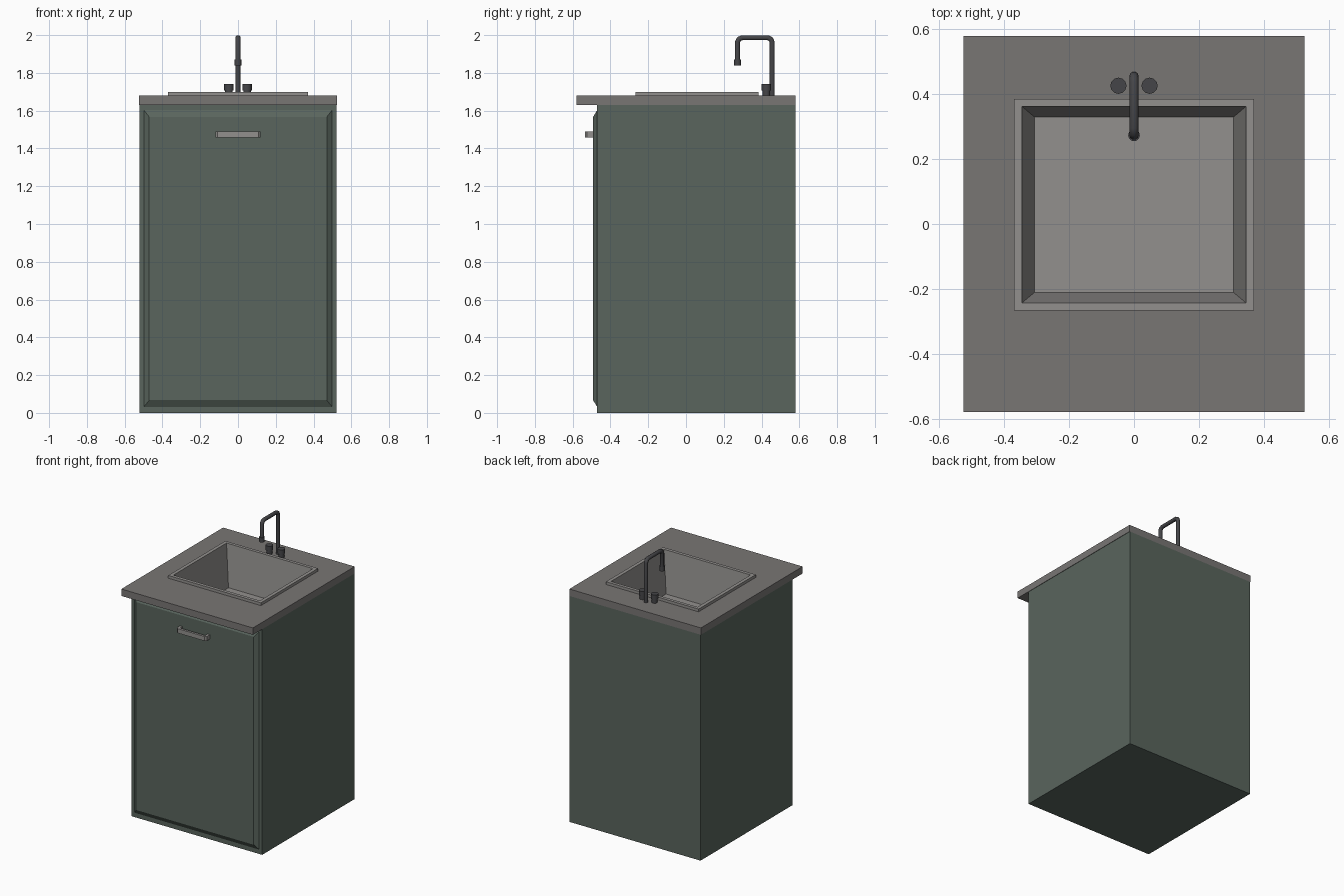
import bpy, bmesh, math

if "Cube" in bpy.data.objects:
    bpy.data.objects.remove(bpy.data.objects["Cube"])


def material(name, rgb):
    m = bpy.data.materials.new(name)
    m.diffuse_color = (*rgb, 1)
    m.use_nodes = True
    m.node_tree.nodes["Principled BSDF"].inputs["Base Color"].default_value = m.diffuse_color
    return m


GREEN = material("cabinet_green", (0.10, 0.13, 0.11))
STONE = material("counter_stone", (0.19, 0.18, 0.175))
STEEL = material("sink_steel", (0.29, 0.28, 0.27))
DARK = material("faucet_metal", (0.06, 0.06, 0.065))


def finish(name, bm, mat):
    bmesh.ops.recalc_face_normals(bm, faces=bm.faces)
    me = bpy.data.meshes.new(name)
    bm.to_mesh(me)
    bm.free()
    me.materials.append(mat)
    ob = bpy.data.objects.new(name, me)
    bpy.context.collection.objects.link(ob)
    return ob


def loft(name, rings, mat, cap_start=False, cap_end=False, loop=False, upright=False):
    """Bridge rectangles (half width, a0, a1, level); upright stacks them along y."""
    bm = bmesh.new()
    loops = []
    for hx, a0, a1, h in rings:
        pts = [(-hx, a0), (hx, a0), (hx, a1), (-hx, a1)]
        loops.append([bm.verts.new((x, h, a) if upright else (x, a, h)) for x, a in pts])
    pairs = list(zip(loops, loops[1:]))
    if loop:
        pairs.append((loops[-1], loops[0]))
    for p, q in pairs:
        for i in range(4):
            j = (i + 1) % 4
            bm.faces.new((p[i], p[j], q[j], q[i]))
    if cap_start:
        bm.faces.new(loops[0])
    if cap_end:
        bm.faces.new(loops[-1])
    return finish(name, bm, mat)


def cylinder(name, r, z0, z1, x, y, sides=12):
    bpy.ops.mesh.primitive_cylinder_add(vertices=sides, radius=r, depth=z1 - z0,
                                        location=(x, y, (z0 + z1) / 2))
    ob = bpy.context.object
    ob.name = name
    ob.data.materials.append(DARK)
    bpy.ops.object.shade_smooth_by_angle(angle=math.radians(40))
    return ob


# Cabinet body, open at the top beneath the sink
loft("cabinet_body", [(0.522, -0.47, 0.58, 0), (0.522, -0.47, 0.58, 1.63),
                      (0.357, -0.255, 0.373, 1.63)], GREEN, cap_start=True)

# Raised front door with bevelled border
loft("door_panel", [(0.50, 0.03, 1.605, -0.469), (0.47, 0.067, 1.567, -0.492)],
     GREEN, cap_end=True, upright=True)

# Countertop with a sink cutout
loft("countertop", [(0.525, -0.58, 0.58, 1.63), (0.525, -0.58, 0.58, 1.68),
                    (0.357, -0.255, 0.373, 1.68), (0.357, -0.255, 0.373, 1.63)],
     STONE, loop=True)

# Sink: raised rim and tapered basin
loft("sink_basin", [(0.37, -0.267, 0.385, 1.68), (0.37, -0.267, 0.385, 1.70),
                    (0.345, -0.243, 0.362, 1.70), (0.307, -0.211, 0.33, 1.40)],
     STEEL, cap_end=True)

# Door handle: U-shaped outline extruded upward
half = [(0.12, -0.49), (0.12, -0.523), (0.108, -0.535)]
inner = [(0.1, -0.518), (0.1, -0.49)]
outline = (half + [(-x, y) for x, y in reversed(half)]
           + [(-x, y) for x, y in reversed(inner)] + inner)
bm = bmesh.new()
face = bm.faces.new([bm.verts.new((x, y, 1.457)) for x, y in outline])
up = bmesh.ops.extrude_face_region(bm, geom=[face])["geom"]
bmesh.ops.translate(bm, vec=(0, 0, 0.032),
                    verts=[v for v in up if isinstance(v, bmesh.types.BMVert)])
finish("door_handle", bm, STEEL)

# Faucet pipe bent over the basin
path = [(0.456, 1.68), (0.456, 1.962), (0.45, 1.978), (0.434, 1.986),
        (0.297, 1.986), (0.281, 1.98), (0.273, 1.965), (0.273, 1.85)]
cu = bpy.data.curves.new("faucet_pipe", 'CURVE')
cu.dimensions = '3D'
cu.bevel_depth = 0.014
cu.bevel_resolution = 3
cu.use_fill_caps = True
sp = cu.splines.new('POLY')
sp.points.add(len(path) - 1)
for p, (y, z) in zip(sp.points, path):
    p.co = (0, y, z, 1)
pipe = bpy.data.objects.new("faucet_pipe", cu)
bpy.context.collection.objects.link(pipe)
bpy.ops.object.select_all(action='DESELECT')
pipe.select_set(True)
bpy.context.view_layer.objects.active = pipe
bpy.ops.object.convert(target='MESH')
pipe = bpy.context.object
pipe.data.materials.clear()
pipe.data.materials.append(DARK)
bpy.ops.object.shade_smooth_by_angle(angle=math.radians(40))

# Spout tip and the two taps
cylinder("spout_tip", 0.018, 1.838, 1.872, 0, 0.273)
for side, s in (("left", -1), ("right", 1)):
    cylinder(side + "_tap_stem", 0.02, 1.68, 1.71, s * 0.048, 0.426)
    cylinder(side + "_tap_knob", 0.025, 1.708, 1.742, s * 0.048, 0.426)
